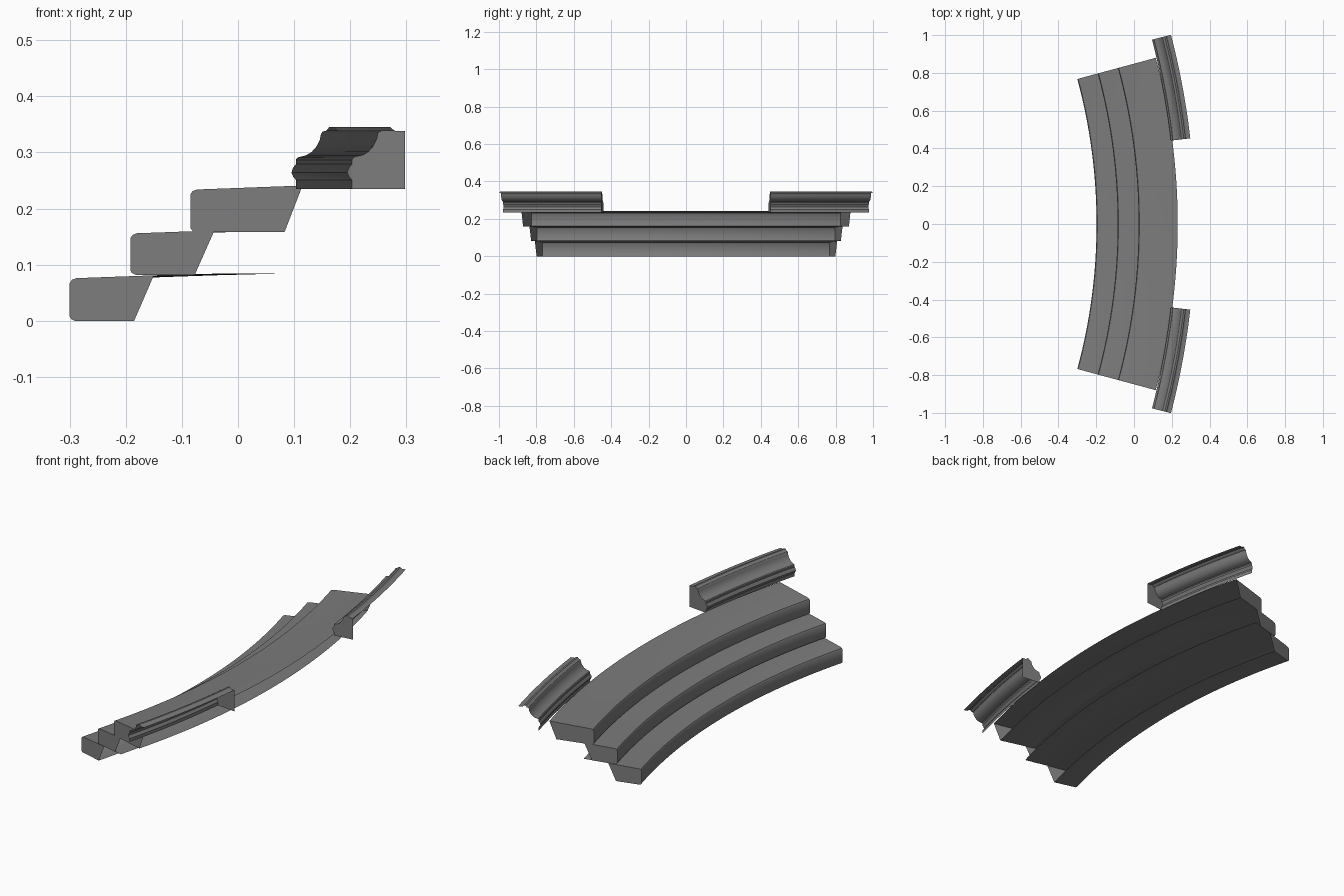
import bpy
import bmesh
import math

cube = bpy.data.objects.get("Cube")
if cube:
    bpy.data.objects.remove(cube, do_unlink=True)

stone = bpy.data.materials.new("grey_stone")
stone.use_nodes = True
GREY = (0.2, 0.2, 0.2, 1)
stone.diffuse_color = GREY
stone.node_tree.nodes["Principled BSDF"].inputs["Base Color"].default_value = GREY


def sweep(name, profile, centre, ref, start, end, caps, cap_skip=0, cap_extra=(), steps=32):
    """Sweep an open (x, z) profile, measured at angle ref, around a vertical axis.
    caps names the closed ends; cap_skip drops leading points from the cap outline."""
    bm = bmesh.new()

    def vert(point, angle):
        r = (point[0] - centre) / math.cos(math.radians(ref))
        a = math.radians(angle)
        return bm.verts.new((centre + r * math.cos(a), r * math.sin(a), point[1]))

    rows = []
    for j in range(steps + 1):
        angle = start + (end - start) * j / steps
        rows.append([vert(p, angle) for p in profile])
    for a, b in zip(rows, rows[1:]):
        for i in range(len(profile) - 1):
            bm.faces.new((a[i], b[i], b[i + 1], a[i + 1]))
    if "start" in caps:
        bm.faces.new(rows[0][cap_skip:] + [vert(p, start) for p in cap_extra])
    if "end" in caps:
        outline = rows[-1][cap_skip:] + [vert(p, end) for p in cap_extra]
        bm.faces.new(outline[::-1])

    mesh = bpy.data.meshes.new(name)
    bm.to_mesh(mesh)
    bm.free()
    mesh.materials.append(stone)
    obj = bpy.data.objects.new(name, mesh)
    bpy.context.collection.objects.link(obj)
    bpy.ops.object.select_all(action='DESELECT')
    obj.select_set(True)
    bpy.context.view_layer.objects.active = obj
    bpy.ops.object.shade_smooth_by_angle(angle=math.radians(35))
    return obj


# Curved steps: tread, rounded nose, riser and underside, open at the back
STEP_CENTRE = -3.145
STEP_ANGLE = 15.1


def step(name, nose, base, top, back, back_top, under, flap=()):
    profile = list(flap) + [
        (back, back_top),
        (nose + 0.012, top), (nose + 0.004, top - 0.003), (nose, top - 0.009),
        (nose, base + 0.008), (nose + 0.003, base + 0.003), (nose + 0.009, base),
        (under, base)]
    sweep(name, profile, STEP_CENTRE, STEP_ANGLE, -STEP_ANGLE, STEP_ANGLE,
          ("start", "end"), cap_skip=len(flap))


step("lower_step", -0.30, 0.0, 0.076, -0.15, 0.081, -0.185, flap=[(-0.04, 0.084)])
step("middle_step", -0.192, 0.082, 0.156, -0.042, 0.161, -0.077)
step("upper_step", -0.085, 0.158, 0.234, 0.115, 0.241, 0.083)

# Moulded cornices: open shells closed only at the inner end
CORNICE_CENTRE = -3.65
INNER, OUTER = 6.55, 14.6
moulding = [
    (0.298, 0.338), (0.281, 0.338), (0.276, 0.341), (0.272, 0.345),
    (0.264, 0.345), (0.259, 0.339), (0.252, 0.337), (0.249, 0.333),
    (0.247, 0.323), (0.241, 0.311), (0.232, 0.301), (0.222, 0.295),
    (0.206, 0.291), (0.203, 0.287), (0.203, 0.279), (0.198, 0.273),
    (0.195, 0.264), (0.198, 0.257), (0.203, 0.251), (0.203, 0.235)]
corner = [(0.298, 0.235)]
sweep("back_cornice", moulding, CORNICE_CENTRE, INNER, INNER, OUTER,
      ("start",), cap_extra=corner, steps=16)
sweep("front_cornice", moulding, CORNICE_CENTRE, INNER, -OUTER, -INNER,
      ("end",), cap_extra=corner, steps=16)
